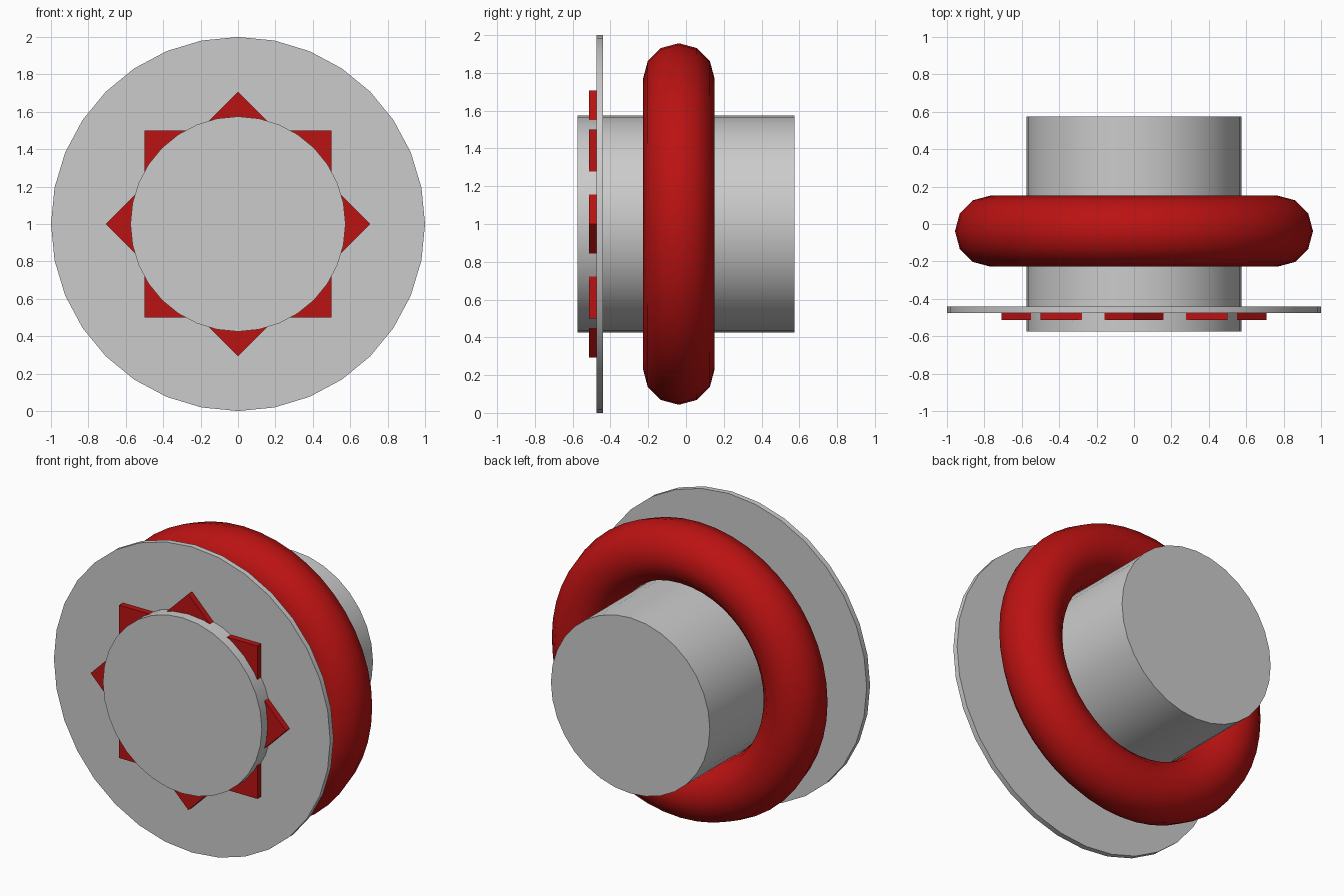
import bpy
import math

if "Cube" in bpy.data.objects:
    bpy.data.objects.remove(bpy.data.objects["Cube"])

CENTRE_Z = 1.0

red = bpy.data.materials.new("red")
red.diffuse_color = (0.5, 0.006, 0.006, 1)
red.use_nodes = True
red.node_tree.nodes["Principled BSDF"].inputs["Base Color"].default_value = red.diffuse_color


def finish(name, mat=None, smooth=True):
    ob = bpy.context.object
    ob.name = name
    bpy.ops.object.transform_apply(location=False, rotation=True, scale=True)
    if smooth:
        bpy.ops.object.shade_smooth_by_angle(angle=math.radians(35))
    if mat:
        ob.data.materials.append(mat)
    return ob


def disc(name, radius, y0, y1):
    """Cylinder lying along y between y0 and y1."""
    bpy.ops.mesh.primitive_cylinder_add(
        vertices=32, radius=radius, depth=y1 - y0,
        location=(0, (y0 + y1) / 2, CENTRE_Z), rotation=(math.pi / 2, 0, 0))
    return finish(name)


# hub running through the whole wheel, and the thin front plate
disc("hub", 0.575, -0.575, 0.575)
disc("front_plate", 1.0, -0.475, -0.44)

# round tyre hugging the hub
bpy.ops.mesh.primitive_torus_add(
    major_segments=48, minor_segments=12, major_radius=0.767, minor_radius=0.19,
    location=(0, -0.038, CENTRE_Z), rotation=(math.pi / 2, 0, 0))
finish("tyre", red)
bpy.ops.object.shade_smooth()

# two square plates, one turned 45 degrees, forming the eight star points
for name, angle in (("star_square", 0), ("star_diamond", math.pi / 4)):
    bpy.ops.mesh.primitive_cube_add(
        size=1, location=(0, -0.494, CENTRE_Z), rotation=(0, angle, 0))
    bpy.context.object.scale = (1, 0.04, 1)
    finish(name, red, smooth=False)
